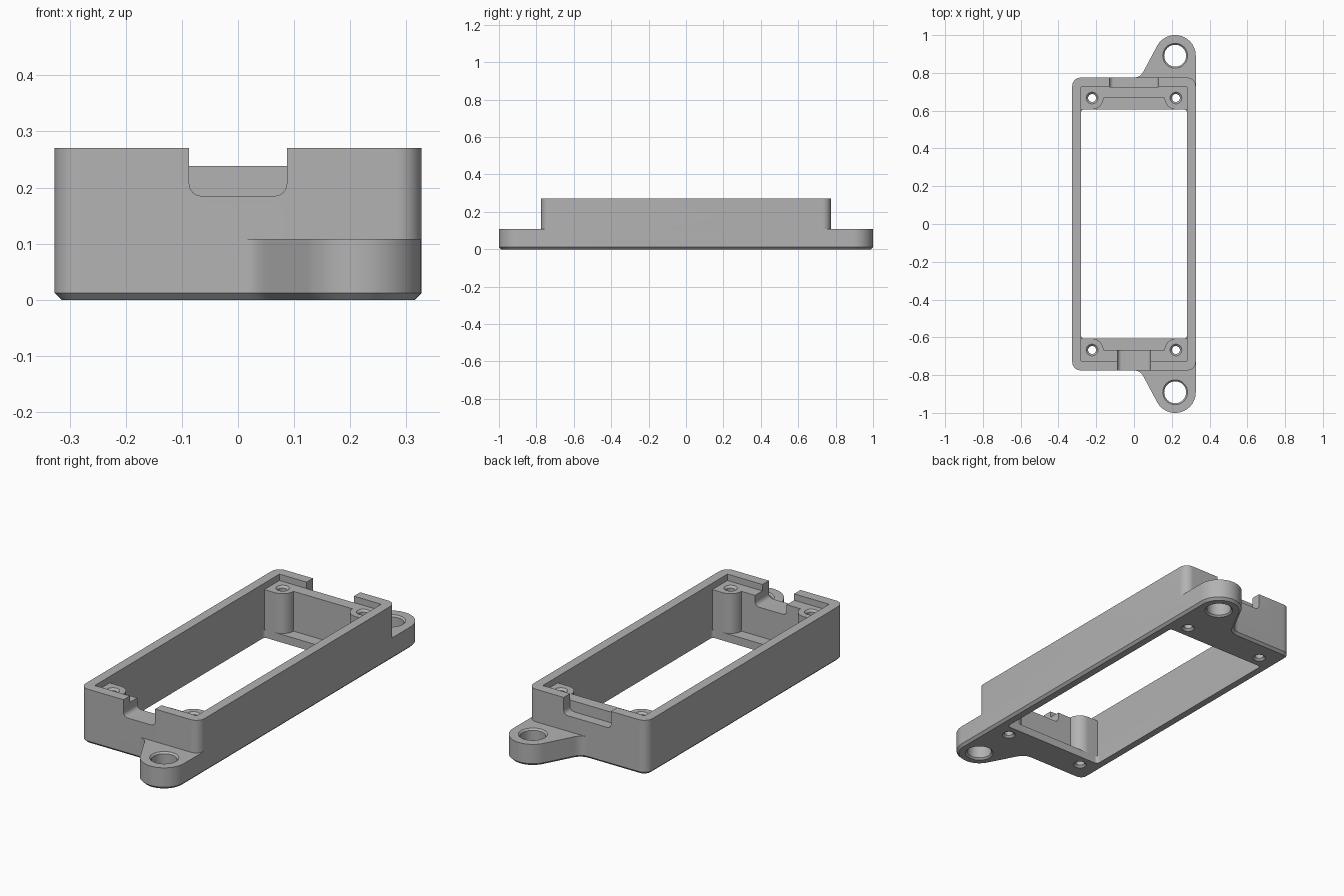
import bpy
import bmesh
from math import sin, cos, radians
from mathutils import Vector

if "Cube" in bpy.data.objects:
    bpy.data.objects.remove(bpy.data.objects["Cube"], do_unlink=True)

# Main dimensions
HALF_X, HALF_Y, TOP = 0.327, 0.775, 0.27
IN_X, OPEN_Y, BLOCK_Y, RECESS_Y = 0.28, 0.607, 0.667, 0.725
FLOOR, SHELF, LUG_TOP = 0.04, 0.238, 0.108
LUG = (0.218, 0.891)
LUG_R = HALF_X - LUG[0]
POST = (0.222, BLOCK_Y)
POST_R = BLOCK_Y - OPEN_Y

grey = bpy.data.materials.new("matte grey")
grey.use_nodes = True
grey.diffuse_color = (0.45, 0.45, 0.45, 1)
grey.node_tree.nodes["Principled BSDF"].inputs["Base Color"].default_value = (0.45, 0.45, 0.45, 1)


def arc(cx, cy, r, a0, a1, n=10):
    angles = [radians(a0 + (a1 - a0) * i / n) for i in range(n + 1)]
    return [(cx + r * cos(a), cy + r * sin(a)) for a in angles]


def mirror_y(half):
    return half + [(x, -y) for x, y in reversed(half)]


def rounded_rect(hx, hy, r):
    return mirror_y(arc(hx - r, hy - r, r, 0, 90) + arc(r - hx, hy - r, r, 90, 180))


def finish(name, bm):
    bmesh.ops.recalc_face_normals(bm, faces=bm.faces)
    mesh = bpy.data.meshes.new(name)
    bm.to_mesh(mesh)
    bm.free()
    mesh.materials.append(grey)
    obj = bpy.data.objects.new(name, mesh)
    bpy.context.collection.objects.link(obj)
    return obj


def prism(name, outline, lo, hi, axis="z", chamfer=0):
    """Extrude an outline along z, or an x-z outline along y."""
    place = (lambda p: (p[0], p[1], lo)) if axis == "z" else (lambda p: (p[0], lo, p[1]))
    step = Vector((0, 0, hi - lo)) if axis == "z" else Vector((0, hi - lo, 0))
    bm = bmesh.new()
    base = bm.faces.new([bm.verts.new(place(p)) for p in outline])
    rim = list(base.edges)
    grown = bmesh.ops.extrude_face_region(bm, geom=[base], use_keep_orig=True)
    bmesh.ops.translate(bm, vec=step, verts=[g for g in grown["geom"] if isinstance(g, bmesh.types.BMVert)])
    bmesh.ops.recalc_face_normals(bm, faces=bm.faces)
    if chamfer:
        bmesh.ops.bevel(bm, geom=rim, offset=chamfer, segments=1, affect="EDGES")
    return finish(name, bm)


def drill(name, x, y, r, rim, top):
    """Round cutter whose radius widens at both mouths of the hole."""
    flare, n = rim - r, 32
    levels = [(-0.02, rim), (0, rim), (flare, r), (top - flare, r), (top, rim), (top + 0.02, rim)]
    bm = bmesh.new()
    rings = [[bm.verts.new((px, py, z)) for px, py in arc(x, y, rad, 0, 360, n)[:-1]] for z, rad in levels]
    for a, b in zip(rings, rings[1:]):
        for i in range(n):
            bm.faces.new((a[i], a[(i + 1) % n], b[(i + 1) % n], b[i]))
    bm.faces.new(rings[0])
    bm.faces.new(rings[-1])
    return finish(name, bm)


def combine(target, tool, operation="DIFFERENCE"):
    mod = target.modifiers.new("combine", "BOOLEAN")
    mod.operation, mod.solver, mod.object = operation, "EXACT", tool
    bpy.context.view_layer.objects.active = target
    bpy.ops.object.modifier_apply(modifier=mod.name)
    bpy.data.objects.remove(tool, do_unlink=True)


# Base plate with a mounting lug at each end and a chamfered foot
CORNER = 0.045
lug_arc = arc(*LUG, LUG_R, 0, 152, 24)
p0, p1, p2 = Vector((0.05, 0.807)), Vector((0.033, HALF_Y)), Vector((0, HALF_Y))
fillet = [tuple(p0 * (1 - t) ** 2 + p1 * 2 * t * (1 - t) + p2 * t * t) for t in [i / 6 for i in range(7)]]
corner = arc(CORNER - HALF_X, HALF_Y - CORNER, CORNER, 90, 180)
frame = prism("housing_frame", mirror_y(lug_arc + fillet + corner), 0, LUG_TOP, chamfer=0.012)

# Upper walls
combine(frame, prism("walls", rounded_rect(HALF_X, HALF_Y, CORNER), 0.05, TOP), "UNION")

# Pocket leaving the end blocks and corner posts, the floor opening, and the lid recess
post = [(IN_X, OPEN_Y)] + arc(*POST, POST_R, 270, 180, 12)
pocket = mirror_y(post + [(-x, y) for x, y in reversed(post)])
combine(frame, prism("pocket", pocket, FLOOR, 0.5))
combine(frame, prism("opening", rounded_rect(IN_X, OPEN_Y, 0.015), -0.1, 0.1))
combine(frame, prism("recess", [(-IN_X, -RECESS_Y), (IN_X, -RECESS_Y), (IN_X, RECESS_Y), (-IN_X, RECESS_Y)], SHELF, 0.5))


# Cable notches: right through at the front, outer wall only at the back
def notch(half, lo, hi):
    r, z = 0.022, 0.185
    outline = arc(r - half, z + r, r, 180, 270, 6) + arc(half - r, z + r, r, 270, 360, 6)
    return prism("notch", outline + [(half, 0.5), (-half, 0.5)], lo, hi, axis="y")


combine(frame, notch(0.087, -0.9, -0.62))
combine(frame, notch(0.13, RECESS_Y, 0.9))

# Mounting holes and screw holes
for side in (-1, 1):
    combine(frame, drill("lug_hole", LUG[0], side * LUG[1], 0.058, 0.066, LUG_TOP))
    for sx in (-1, 1):
        combine(frame, drill("screw_hole", sx * POST[0], side * POST[1], 0.021, 0.031, SHELF))

# Smooth curves, crisp edges
bpy.ops.object.select_all(action="DESELECT")
frame.select_set(True)
bpy.context.view_layer.objects.active = frame
bpy.ops.object.shade_smooth_by_angle(angle=radians(30))
